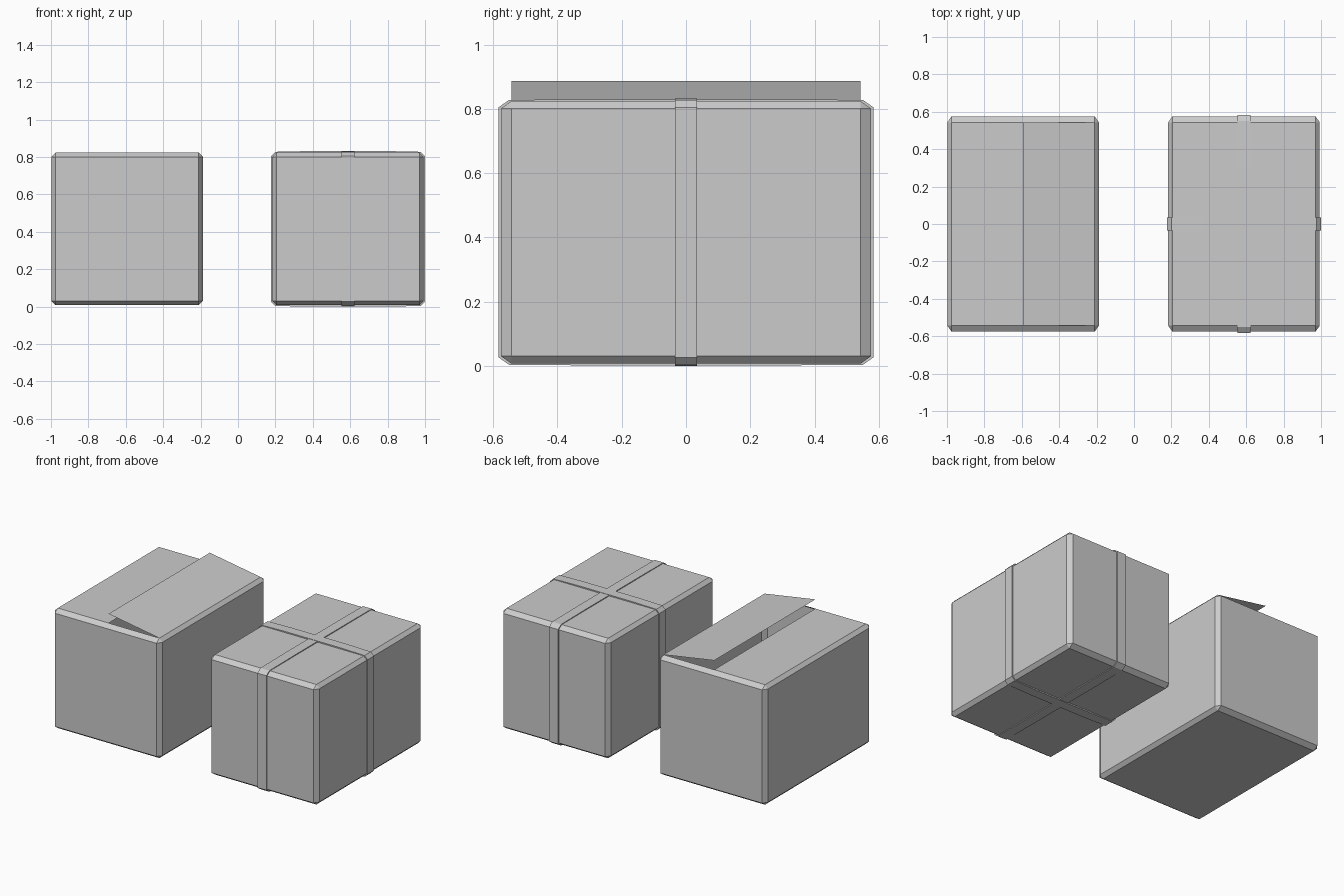
import bpy, bmesh
from mathutils import Vector

if "Cube" in bpy.data.objects:
    bpy.data.objects.remove(bpy.data.objects["Cube"])

HX, HY, HZ = 0.405, 0.576, 0.408      # carton half sizes
ZC = 0.416                            # height of carton centre
BEV = 0.028                           # corner bevel as a share of each side


def finish(bm, name, loc):
    mesh = bpy.data.meshes.new(name)
    bm.to_mesh(mesh)
    bm.free()
    ob = bpy.data.objects.new(name, mesh)
    ob.location = loc
    bpy.context.collection.objects.link(ob)
    return ob


def carton(name, x, is_open=False):
    # Unit cube, one flat bevel, then stretched to carton proportions
    bm = bmesh.new()
    bmesh.ops.create_cube(bm, size=1)
    bmesh.ops.bevel(bm, geom=bm.edges[:], offset=BEV, segments=1,
                    affect='EDGES', profile=0.5)
    bmesh.ops.scale(bm, vec=(2 * HX, 2 * HY, 2 * HZ), verts=bm.verts)
    if is_open:
        top = max(bm.faces, key=lambda f: f.calc_center_median().z)
        bmesh.ops.delete(bm, geom=[top], context='FACES_ONLY')
    bmesh.ops.recalc_face_normals(bm, faces=bm.faces)
    return finish(bm, name, (x, 0, ZC))


def flap(name, x, side, lift):
    # Single sheet from the rim to the middle seam
    bm = bmesh.new()
    xo, yo = side * HX * (1 - 2 * BEV), HY * (1 - 2 * BEV)
    pts = [(xo, -yo, HZ), (xo, yo, HZ), (0, yo, HZ + lift), (0, -yo, HZ + lift)]
    f = bm.faces.new([bm.verts.new(p) for p in pts])
    f.normal_update()
    if f.normal.z < 0:
        f.normal_flip()
    return finish(bm, name, (x, 0, ZC))


def tape(name, x, half, along_x, side_t, mid_t):
    # Band wrapped round the carton: outer strip plus thin edges
    def ring(t_side, t_end, t_mid):
        a, h, c = half + t_side, HZ + t_end, 2 * BEV
        ca, ch = half * c, HZ * c
        q = [(a, h - ch), (a - ca, h), (half * 0.52, HZ + t_mid)]
        return (q + [(-u, v) for u, v in reversed(q)]
                + [(-u, -v) for u, v in q] + [(u, -v) for u, v in reversed(q)])

    w = 0.034
    outer, inner = ring(side_t, 0.004, mid_t), ring(0, 0, 0)
    bm = bmesh.new()
    loops = []
    for prof, off in ((inner, -w), (outer, -w), (outer, w), (inner, w)):
        loops.append([bm.verts.new((u, off, v) if along_x else (off, u, v))
                      for u, v in prof])
    n = len(outer)
    for r0, r1 in zip(loops, loops[1:]):
        for i in range(n):
            j = (i + 1) % n
            f = bm.faces.new((r0[i], r0[j], r1[j], r1[i]))
    bm.normal_update()
    # Outer strip must face away from the carton
    probe = bm.faces[:][n]
    if probe.normal.dot(probe.calc_center_median()) < 0:
        bmesh.ops.reverse_faces(bm, faces=bm.faces[:])
    return finish(bm, name, (x, 0, ZC))


# Open carton on the left: one closed flap, one raised
carton("open_carton", -0.593, True)
flap("closed_flap", -0.593, -1, 0)
flap("raised_flap", -0.593, 1, 0.063)

# Sealed carton on the right with crossing tapes
carton("sealed_carton", 0.588)
tape("long_tape", 0.588, HY, False, 0.007, 0.006)
tape("cross_tape", 0.588, HX, True, 0.006, 0.008)
